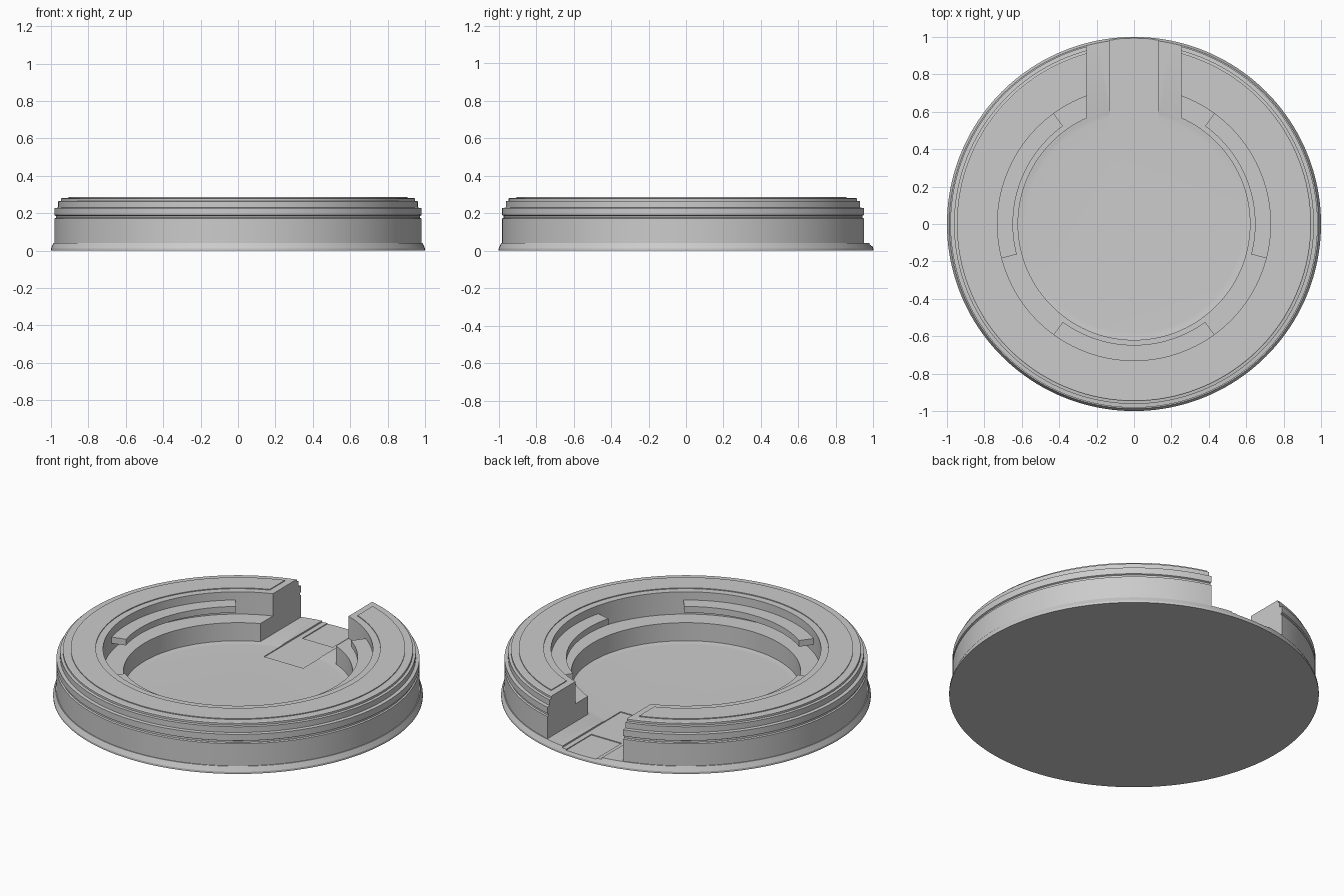
import bpy, bmesh
from math import sin, cos, radians, pi

if "Cube" in bpy.data.objects:
    bpy.data.objects.remove(bpy.data.objects["Cube"])

SEG = 160


def make_object(name, bm):
    bmesh.ops.remove_doubles(bm, verts=bm.verts, dist=1e-6)
    bmesh.ops.recalc_face_normals(bm, faces=bm.faces)
    me = bpy.data.meshes.new(name)
    bm.to_mesh(me)
    bm.free()
    ob = bpy.data.objects.new(name, me)
    bpy.context.collection.objects.link(ob)
    return ob


def ring(name, profile, start=0, end=360, seg=SEG):
    """Sweep a closed (radius, z) profile around z; partial sweeps get end caps."""
    bm = bmesh.new()
    full = end - start >= 360
    rows = []
    for i in range(seg if full else seg + 1):
        a = radians(start + (end - start) * i / seg)
        rows.append([bm.verts.new((r * cos(a), r * sin(a), z)) for r, z in profile])
    n = len(profile)
    for i in range(seg):
        a, b = rows[i], rows[(i + 1) % len(rows)]
        for j in range(n):
            k = (j + 1) % n
            bm.faces.new((a[j], b[j], b[k], a[k]))
    if not full:
        bm.faces.new(rows[0])
        bm.faces.new(rows[-1])
    return make_object(name, bm)


def disc(name, profile, seg=SEG):
    """Solid of revolution; profile runs bottom edge -> top centre ring, caps are n-gons."""
    bm = bmesh.new()
    rows = [[bm.verts.new((r * cos(2 * pi * i / seg), r * sin(2 * pi * i / seg), z))
             for i in range(seg)] for r, z in profile]
    for a, b in zip(rows, rows[1:]):
        for i in range(seg):
            k = (i + 1) % seg
            bm.faces.new((a[i], a[k], b[k], b[i]))
    bm.faces.new(rows[0])
    bm.faces.new(rows[-1])
    return make_object(name, bm)


def cut(ob, x, y0, y1, z0, z1):
    """Subtract a box centred on x = 0 with half width x."""
    bm = bmesh.new()
    bmesh.ops.create_cube(bm, size=1)
    for v in bm.verts:
        v.co = (v.co.x * 2 * x, y0 if v.co.y < 0 else y1, z0 if v.co.z < 0 else z1)
    box = make_object("cutter", bm)
    box.hide_render = True
    mod = ob.modifiers.new("cut", 'BOOLEAN')
    mod.operation, mod.solver, mod.object = 'DIFFERENCE', 'EXACT', box
    bpy.context.view_layer.update()
    me = bpy.data.meshes.new_from_object(ob.evaluated_get(bpy.context.evaluated_depsgraph_get()))
    ob.modifiers.clear()
    ob.data = me
    bpy.data.objects.remove(box)


# Base plate with flared rim, slightly sunk floor and shallow cable channel
base = disc("base_plate", [(1.0, 0), (1.0, 0.012), (0.987, 0.04), (0.62, 0.04),
                           (0.605, 0.037), (0.58, 0.036)])
cut(base, 0.13, 0.43, 1.1, 0.031, 0.2)
cut(base, 0.10, 0.75, 1.1, 0.026, 0.2)

# Stepped outer wall with groove, inner ledge, open notch at the back
wall = ring("ring_wall", [(0.62, 0.038), (0.982, 0.038), (0.982, 0.172), (0.974, 0.176),
                          (0.974, 0.186), (0.982, 0.19), (0.982, 0.228), (0.962, 0.23),
                          (0.962, 0.264), (0.947, 0.266), (0.947, 0.278), (0.942, 0.281),
                          (0.73, 0.281), (0.73, 0.148), (0.62, 0.148)])
cut(wall, 0.25, 0.3, 1.2, -0.1, 0.5)

# Thin raised panel on the top face
panel = ring("top_panel", [(0.77, 0.279), (0.905, 0.279), (0.905, 0.286), (0.77, 0.286)])
cut(panel, 0.29, 0.3, 1.2, 0, 0.5)

# Three locking tabs on the inner wall
parts = [base, wall, panel]
for i, (a, b) in enumerate([(126, 194.5), (234, 306), (-14.5, 54)]):
    parts.append(ring(f"locking_tab_{i + 1}", [(0.647, 0.195), (0.735, 0.195),
                                               (0.735, 0.232), (0.647, 0.232)], a, b, 32))

# Smooth curved faces, keep edges sharp
bpy.ops.object.select_all(action='DESELECT')
for ob in parts:
    ob.select_set(True)
bpy.context.view_layer.objects.active = base
bpy.ops.object.shade_smooth_by_angle(angle=radians(20))
